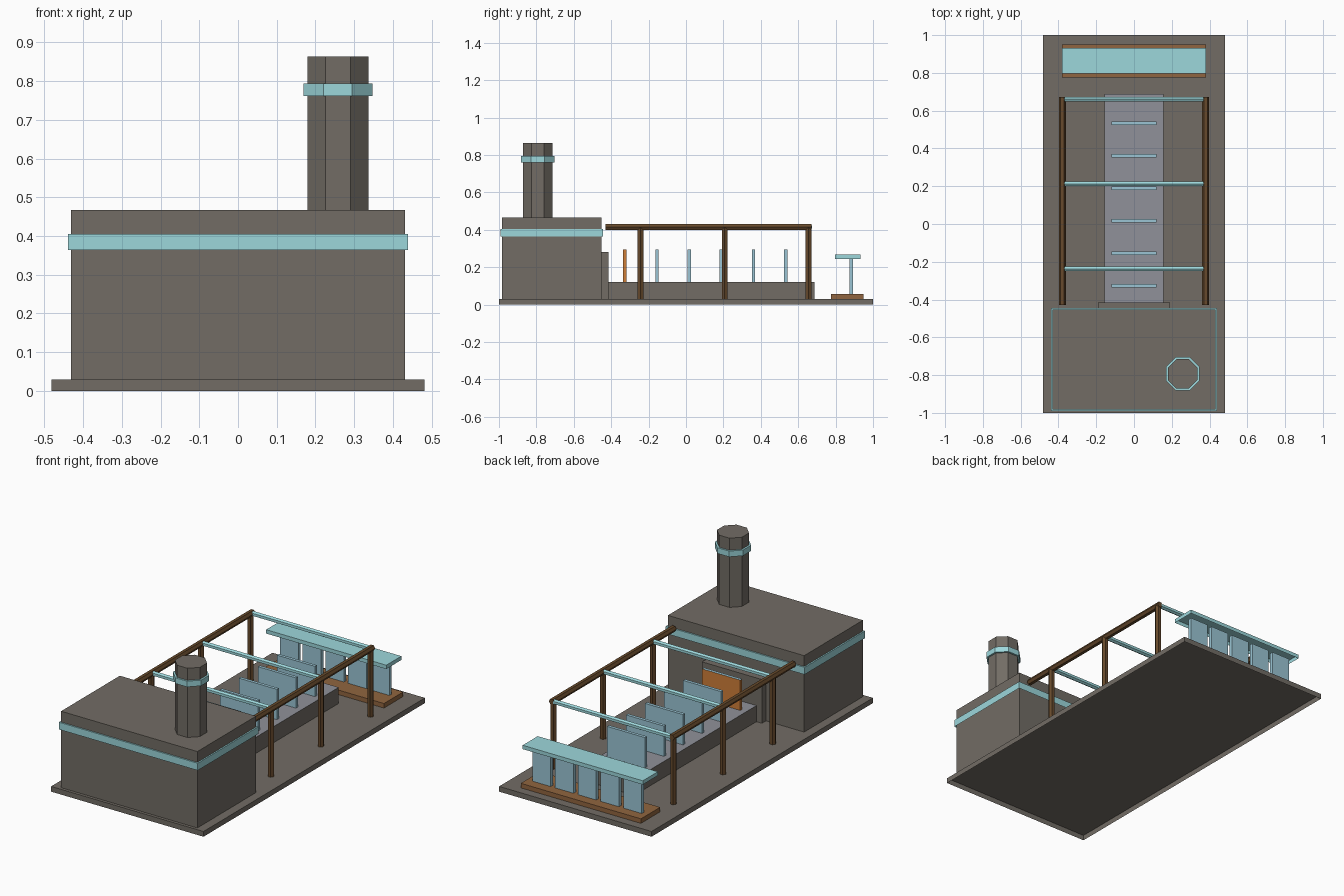
import bpy, bmesh, math
from mathutils import Matrix, Vector

if "Cube" in bpy.data.objects:
    bpy.data.objects.remove(bpy.data.objects["Cube"], do_unlink=True)


def material(name, *rgb):
    m = bpy.data.materials.new(name)
    m.use_nodes = True
    m.diffuse_color = (*rgb, 1)
    m.node_tree.nodes["Principled BSDF"].inputs["Base Color"].default_value = (*rgb, 1)
    return m


STONE = material("stone grey", 0.168, 0.151, 0.13)
BELT = material("belt grey", 0.28, 0.285, 0.32)
TRIM = material("pale cyan", 0.335, 0.68, 0.71)
PANEL = material("panel blue", 0.325, 0.56, 0.66)
DARK_WOOD = material("dark wood", 0.135, 0.068, 0.025)
WOOD = material("warm wood", 0.28, 0.13, 0.05)
ORANGE = material("hot orange", 0.62, 0.21, 0.04)


def finish(name, bm, *mats):
    mesh = bpy.data.meshes.new(name)
    bm.to_mesh(mesh)
    bm.free()
    for mat in mats:
        mesh.materials.append(mat)
    ob = bpy.data.objects.new(name, mesh)
    bpy.context.collection.objects.link(ob)


def box(name, mat, x, y, z, top=None):
    """Open-bottomed box from (low, high) pairs, optionally with its own top colour."""
    bm = bmesh.new()
    centre = Vector([(a + b) / 2 for a, b in (x, y, z)])
    size = [b - a for a, b in (x, y, z)]
    bmesh.ops.create_cube(bm, size=1, matrix=Matrix.Translation(centre) @ Matrix.Diagonal((*size, 1)))
    bm.normal_update()
    base = [f for f in bm.faces if f.normal.z < -0.5]
    bmesh.ops.delete(bm, geom=base, context="FACES")
    for face in bm.faces:
        face.material_index = int(top is not None and face.normal.z > 0.5)
    finish(name, bm, mat, *([top] if top else []))


def prism(name, mat, centre, length, radius, sides, turn):
    """Regular prism, built upright and then turned onto its axis."""
    bm = bmesh.new()
    bmesh.ops.create_cone(bm, cap_ends=True, segments=sides, radius1=radius, radius2=radius,
                          depth=length, matrix=Matrix.Translation(centre) @ turn)
    finish(name, bm, mat)


# Ground slab and main building
box("ground_slab", STONE, (-0.482, 0.482), (-1, 1), (0, 0.03))
box("building", STONE, (-0.431, 0.431), (-0.983, -0.452), (0.03, 0.467))
box("building_band", TRIM, (-0.439, 0.439), (-0.991, -0.444), (0.364, 0.405))
box("doorway_block", STONE, (-0.19, 0.19), (-0.452, -0.415), (0.03, 0.28))

# Eight-sided chimney with flats facing the axes
flat = Matrix.Rotation(math.pi / 8, 4, "Z")
prism("chimney", STONE, (0.258, -0.793, 0.662), 0.402, 0.085, 8, flat)
prism("chimney_band", TRIM, (0.258, -0.793, 0.7775), 0.033, 0.096, 8, flat)

# Conveyor with a paler top surface
box("conveyor", STONE, (-0.155, 0.155), (-0.415, 0.688), (0.03, 0.122), BELT)

# Upright sheets riding on the conveyor, the first one glowing
for i in range(6):
    y = -0.327 + i * 0.172
    box(f"sheet_{i + 1}", PANEL if i else ORANGE, (-0.12, 0.12), (y - 0.009, y + 0.009),
        (0.122, 0.295), PANEL)

# Overhead frame of six-sided posts, rails and cross bars
upright = Matrix.Rotation(math.pi / 6, 4, "Z")
along_y = Matrix.Rotation(math.pi / 2, 4, "X") @ upright
along_x = Matrix.Rotation(math.pi / 2, 4, "Y") @ upright
frame_ys = (-0.243, 0.207, 0.655)
for side, x in (("left", 0.379), ("right", -0.379)):
    prism(f"{side}_rail", DARK_WOOD, (x, 0.121, 0.415), 1.102, 0.0178, 6, along_y)
    for i, y in enumerate(frame_ys):
        prism(f"{side}_post_{i + 1}", DARK_WOOD, (x, y, 0.2205), 0.379, 0.0175, 6, upright)
for i, y in enumerate(frame_ys):
    prism(f"cross_bar_{i + 1}", TRIM, (0, y + 0.006, 0.415), 0.74, 0.0145, 6, along_x)

# Display rack at the back
box("rack_base", WOOD, (-0.38, 0.38), (0.776, 0.95), (0.03, 0.056))
box("rack_top", TRIM, (-0.38, 0.38), (0.797, 0.933), (0.245, 0.267))
for i in range(5):
    x = (i - 2) * 0.144
    box(f"rack_panel_{i + 1}", PANEL, (x - 0.058, x + 0.058), (0.873, 0.894), (0.056, 0.245))
